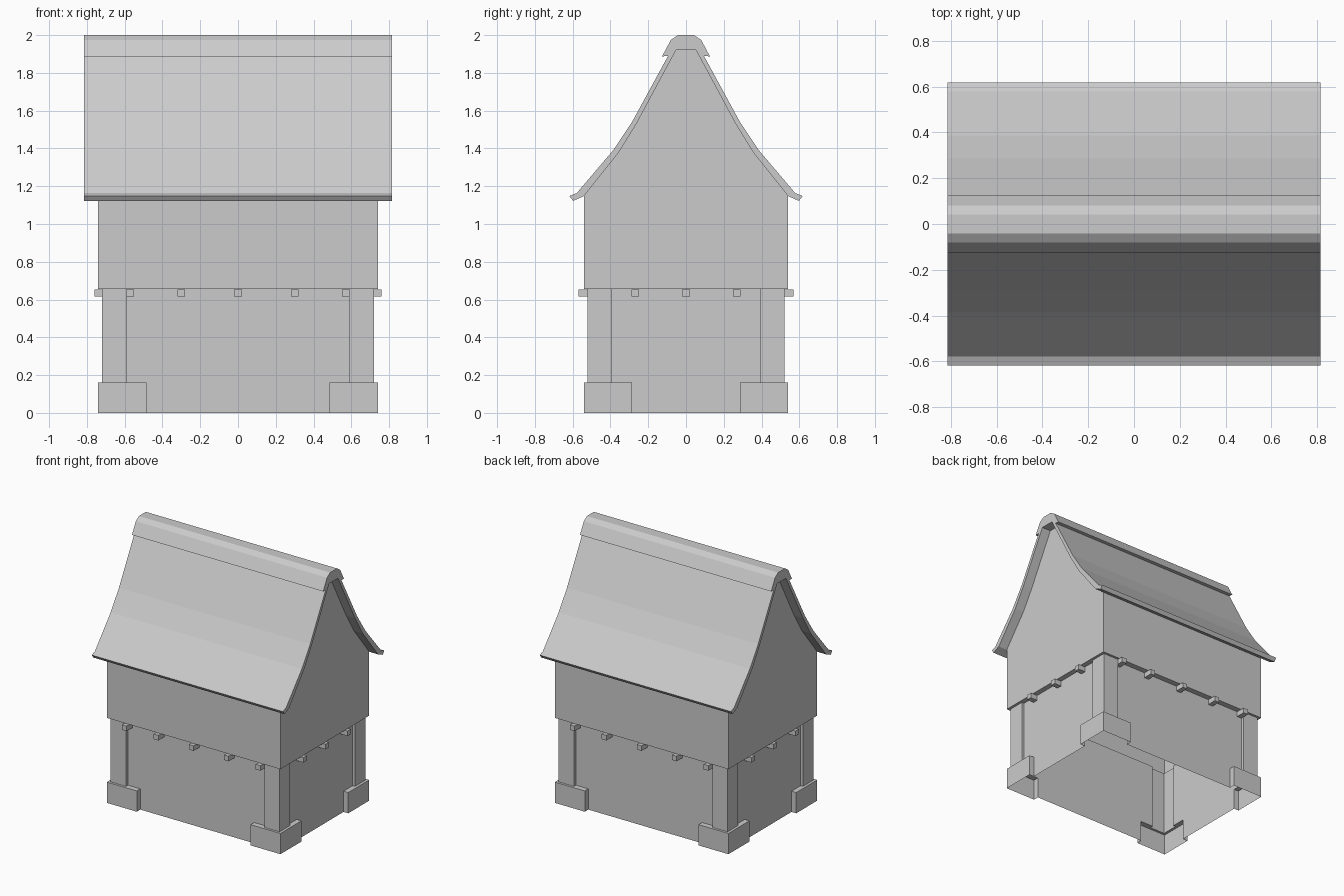
import bpy, bmesh

cube = bpy.data.objects.get("Cube")
if cube:
    bpy.data.objects.remove(cube, do_unlink=True)

grey = bpy.data.materials.new("plain_grey")
grey.use_nodes = True
colour = (0.6, 0.6, 0.6, 1)
grey.diffuse_color = colour
grey.node_tree.nodes["Principled BSDF"].inputs["Base Color"].default_value = colour


def finish(name, bm):
    mesh = bpy.data.meshes.new(name)
    bm.to_mesh(mesh)
    bm.free()
    mesh.materials.append(grey)
    obj = bpy.data.objects.new(name, mesh)
    bpy.context.collection.objects.link(obj)
    return obj


def box(name, low, high):
    bm = bmesh.new()
    bmesh.ops.create_cube(bm, size=1)
    for v in bm.verts:
        v.co = [(a + b) / 2 + c * (b - a) for a, b, c in zip(low, high, v.co)]
    return finish(name, bm)


def mirrored(half):
    """Mirror a (y, z) half profile into a full one."""
    return half + [(-y, z) for y, z in reversed(half)]


def plan(z, inner, step, outer):
    """Counter-clockwise wall outline whose four corners step outwards."""
    (ix, iy), (sx, sy), (ox, oy) = inner, step, outer
    corner = [(ix, sy), (ox, sy), (ox, oy), (sx, oy), (sx, iy)]
    loop = []
    for mx, my in ((1, 1), (-1, 1), (-1, -1), (1, -1)):
        points = corner if mx * my > 0 else corner[::-1]
        loop += [(x * mx, y * my, z) for x, y in points]
    return loop


# Walls: hollow, open-bottomed shell of footings, posts, panels and upper storey
panel, upper = (0.70, 0.497), (0.74, 0.54)
foot_step, post_step, post = (0.485, 0.285), (0.59, 0.395), (0.72, 0.522)
foot_top, floor, eave = 0.16, 0.655, 1.148
levels = [
    plan(0, panel, foot_step, upper),
    plan(foot_top, panel, foot_step, upper),
    plan(foot_top, panel, post_step, post),
    plan(floor, panel, post_step, post),
    plan(floor, upper, post_step, upper),
    plan(eave, upper, post_step, upper),
]
bm = bmesh.new()
rings = [[bm.verts.new(p) for p in level] for level in levels]
for a, b in zip(rings, rings[1:]):
    for i in range(len(a)):
        j = (i + 1) % len(a)
        face = bm.faces.new((a[i], a[j], b[j], b[i]))
        if face.calc_area() < 1e-6:
            bm.faces.remove(face)
bmesh.ops.remove_doubles(bm, verts=bm.verts, dist=1e-5)
bmesh.ops.dissolve_degenerate(bm, dist=1e-5, edges=bm.edges)

# Gable ends follow the underside of the roof
roof_inside = [(0.54, eave), (0.355, 1.38), (0.26, 1.535), (0.053, 1.92)]
gable = mirrored(roof_inside)
for side in (1, -1):
    loop = gable if side > 0 else gable[::-1]
    bm.faces.new([bm.verts.new((side * upper[0], y, z)) for y, z in loop])
finish("walls", bm)

# Roof: swept slopes with flared eaves and a ridge cap
roof_outside = [(0.598, 1.122), (0.617, 1.148), (0.578, 1.164), (0.386, 1.39),
                (0.286, 1.54), (0.095, 1.89), (0.127, 1.887), (0.08, 1.975),
                (0.042, 2.0)]
outline = mirrored(roof_outside) + [(y, z) for y, z in reversed(gable)]
half_length = 0.815
bm = bmesh.new()
end = bm.faces.new([bm.verts.new((-half_length, y, z)) for y, z in outline])
swept = bmesh.ops.extrude_face_region(bm, geom=[end], use_keep_orig=True)
moved = [v for v in swept["geom"] if isinstance(v, bmesh.types.BMVert)]
bmesh.ops.translate(bm, verts=moved, vec=(2 * half_length, 0, 0))
bmesh.ops.recalc_face_normals(bm, faces=bm.faces)
finish("roof", bm)

# Joist ends poking out below the upper storey
w, low, high = 0.02, 0.615, 0.654
for side in (1, -1):
    for x in (-0.57, -0.3, 0, 0.3, 0.57):
        ends = sorted((side * panel[1], side * 0.57))
        box("joist_end", (x - w, ends[0], low), (x + w, ends[1], high))
    for y in (-0.268, 0, 0.268):
        ends = sorted((side * panel[0], side * 0.76))
        box("joist_end", (ends[0], y - w, low), (ends[1], y + w, high))
